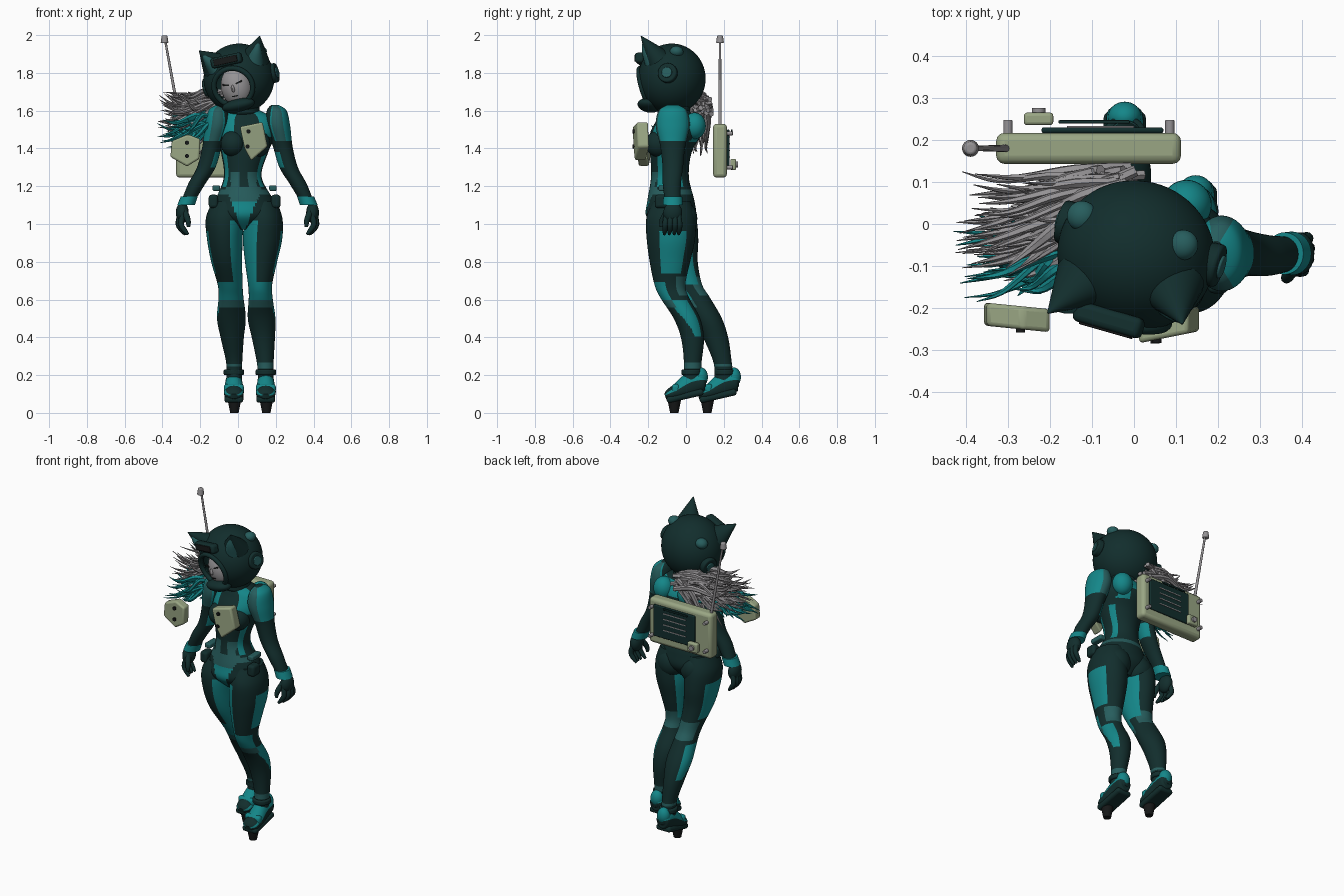
import bpy, bmesh, math, random
from math import sin, cos, pi, radians
from mathutils import Vector, Matrix

random.seed(4)
cube = bpy.data.objects.get("Cube")
if cube:
    bpy.data.objects.remove(cube, do_unlink=True)


def material(name, *rgb):
    m = bpy.data.materials.new(name)
    m.use_nodes = True
    m.diffuse_color = (*rgb, 1)
    m.node_tree.nodes["Principled BSDF"].inputs["Base Color"].default_value = (*rgb, 1)
    return m


DARK = material("dark suit", .006, .027, .026)
TEAL = material("teal panel", .007, .24, .25)
MID = material("muted teal", .02, .11, .11)
GREY = material("silver hair", .3, .29, .3)
OLIVE = material("olive case", .32, .38, .23)
BLACK = material("black detail", .008, .009, .009)
SUIT = (DARK, TEAL, MID)


def finish(bm, name, mats, matrix=None, bevel=0):
    bmesh.ops.recalc_face_normals(bm, faces=bm.faces)
    if matrix:
        bm.transform(matrix)
    me = bpy.data.meshes.new(name)
    bm.to_mesh(me)
    bm.free()
    for m in mats:
        me.materials.append(m)
    me.shade_smooth()
    me.set_sharp_from_angle(angle=radians(40))
    ob = bpy.data.objects.new(name, me)
    bpy.context.scene.collection.objects.link(ob)
    if bevel:
        b = ob.modifiers.new("bevel", 'BEVEL')
        b.width, b.segments = bevel, 3
    return ob


def smooth_path(st, sub):
    out = []
    for i in range(len(st) - 1):
        p0, p1, p2, p3 = st[max(i - 1, 0)], st[i], st[i + 1], st[min(i + 2, len(st) - 1)]
        for k in range(sub):
            t = k / sub
            out.append([b + .5 * t * (c - a + t * (2*a - 5*b + 4*c - d + t * (3*(b - c) + d - a)))
                        for a, b, c, d in zip(p0, p1, p2, p3)])
    return out + [list(st[-1])]


def sweep(bm, stations, paint=None, seg=40, sub=8, level=True, side=1):
    """Skin elliptical rings; stations are x, y, z, radius a, radius b."""
    path = smooth_path(stations, sub)
    rings = []
    for i, (x, y, z, a, b) in enumerate(path):
        d = Vector(path[min(i + 1, len(path) - 1)][:3]) - Vector(path[max(i - 1, 0)][:3])
        q = Vector((0, 0, 1)).rotation_difference(d)
        ring = []
        for j in range(seg):
            w = 2 * pi * j / seg
            o = Vector((side * a * cos(w), b * sin(w), 0))
            ring.append(bm.verts.new(Vector((x, y, z)) + (o if level else q @ o)))
        rings.append(ring)
    for r0, r1 in zip(rings, rings[1:]):
        for j in range(seg):
            k = (j + 1) % seg
            f = bm.faces.new((r0[j], r0[k], r1[k], r1[j]))
            if paint:
                w = 2 * pi * (j + .5) / seg
                f.material_index = paint(cos(w), sin(w), f.calc_center_median())
    bm.faces.new(rings[0])
    bm.faces.new(rings[-1])


def tube(name, stations, mats, **kw):
    bm = bmesh.new()
    sweep(bm, stations, **kw)
    return finish(bm, name, mats)


def ball(name, loc, radii, mat, frame=Matrix(), seg=32):
    bm = bmesh.new()
    bmesh.ops.create_uvsphere(bm, u_segments=seg, v_segments=seg // 2, radius=1)
    return finish(bm, name, [mat], frame @ Matrix.Translation(loc) @ Matrix.Diagonal((*radii, 1)))


def box(name, loc, size, mat, bevel=0, frame=Matrix()):
    bm = bmesh.new()
    bmesh.ops.create_cube(bm, size=1)
    return finish(bm, name, [mat], frame @ Matrix.Translation(loc) @ Matrix.Diagonal((*size, 1)), bevel)


def disc(name, loc, r, depth, mat, axis='Y', r2=None, frame=Matrix(), bevel=0):
    bm = bmesh.new()
    bmesh.ops.create_cone(bm, cap_ends=True, segments=24, radius1=r, radius2=r if r2 is None else r2, depth=depth)
    rot = {'Y': Matrix.Rotation(pi / 2, 4, 'X'), 'X': Matrix.Rotation(pi / 2, 4, 'Y'), 'Z': Matrix()}[axis]
    return finish(bm, name, [mat], frame @ Matrix.Translation(loc) @ rot, bevel)


# Torso and neck
def paint_torso(u, v, c):
    dx = abs(c.x - .03)
    if v < 0:
        if c.z < 1.19 and dx < .02 + .4 * (c.z - 1):
            return 1 if c.z < 1.12 else 2
        if 1.19 <= c.z < 1.27 and .025 < dx < .07:
            return 2
        if 1.46 < c.z < 1.6 and .4 < abs(u) < .95:
            return 1
    if 1.2 < c.z < 1.4 and .75 < abs(u) < .93:
        return 1
    if v > .3 and 1.43 < c.z < 1.58 and dx < .12 and (dx > .05 or c.z > 1.5):
        return 1
    return 2 if 1.16 < c.z < 1.18 else 0


tube("torso", [(.035, -.075, .97, .05, .07), (.035, -.08, 1.04, .16, .13), (.035, -.08, 1.12, .155, .125),
               (.025, -.085, 1.25, .1, .1), (.035, -.08, 1.38, .125, .11), (.045, -.055, 1.48, .155, .135),
               (.045, -.05, 1.56, .145, .1), (.035, -.06, 1.61, .07, .07), (.02, -.07, 1.68, .06, .06)],
     SUIT, paint=paint_torso, seg=72, sub=10)
for s in (1, -1):
    ball("breast", (.04 + s * .065, -.145, 1.425), (.066, .07, .07), DARK)
    ball("buttock", (.035 + s * .08, -.02, 1.03), (.085, .08, .09), DARK)
    ball("shoulder_blade", (.04 + s * .085, .045, 1.52), (.06, .06, .07), TEAL)
    box("hip_pouch", (.035 + s * .165, -.13, 1.12), (.05, .07, .07), DARK, .015)
    box("hip_buckle", (.035 + s * .15, -.1, 1.19), (.04, .09, .03), MID, .008)
disc("collar", (.03, -.065, 1.605), .085, .05, DARK, 'Z', bevel=.012)


# Arms, cuffs and hands
def paint_arm(u, v, c):
    if c.z > 1.44 and u > -.6:
        return 1 if abs(v) < .9 else 2
    return 1 if 1.3 < c.z < 1.38 and u < -.5 else 0


ARM = [(.195, -.07, 1.63, .02, .03), (.205, -.07, 1.6, .052, .075), (.21, -.07, 1.52, .066, .09),
       (.237, -.07, 1.41, .052, .066), (.268, -.07, 1.3, .049, .054), (.32, -.075, 1.21, .045, .048),
       (.37, -.07, 1.11, .034, .04)]
FINGERS = [(-.04, .39), (-.014, .402), (.012, .404), (.036, .4)]
for s, label in ((1, "left"), (-1, "right")):
    def mx(x):
        return x if s > 0 else .1 - x
    tube(label + "_arm", [(mx(p[0]), *p[1:]) for p in ARM], SUIT, paint=paint_arm, side=s)
    tube(label + "_cuff", [(mx(.358), -.07, 1.145, .045, .05), (mx(.375), -.07, 1.1, .047, .052)], (TEAL,), sub=2)
    ball(label + "_palm", (mx(.395), -.07, 1.06), (.034, .05, .055), DARK)
    for dy, x in FINGERS:
        tube(label + "_finger", [(mx(x - .025), -.075 + dy, .945, .007, .007), (mx(x - .008), -.072 + dy, .965, .013, .013),
                                 (mx(x + .012), -.07 + dy, 1.0, .015, .015), (mx(x), -.07 + dy * .8, 1.05, .016, .016)],
             (DARK,), seg=12, sub=3, level=False)
    tube(label + "_thumb", [(mx(.362), -.13, .985, .009, .009), (mx(.365), -.125, 1.02, .015, .015),
                            (mx(.385), -.095, 1.07, .018, .018)], (DARK,), seg=12, sub=3, level=False)


# Legs
def paint_leg(u, v, c):
    if .68 < c.z < 1.02 and u < -.25 and v < .75:
        return 1
    if .73 < c.z < .96 and u > .45 and -.45 < v < .6:
        return 1
    if .56 < c.z < .69 and v < -.3:
        return 1 if c.z > .6 else 2
    if .4 < c.z < .6 and u > .3 and -.8 < v < .75 and c.z > .45 - .2 * v:
        return 1
    if .62 < c.z < .72 and v > .4:
        return 2
    return 2 if .24 < c.z < .26 else 0


LEFT = [(.125, -.075, 1.12, .08, .1), (.135, -.08, 1.03, .1, .13), (.13, -.08, .92, .104, .128),
        (.122, -.085, .8, .085, .107), (.117, -.085, .68, .064, .082), (.12, -.06, .61, .063, .076),
        (.125, .005, .5, .073, .07), (.135, .035, .39, .06, .06), (.145, .035, .25, .043, .046), (.147, .03, .14, .043, .055)]
RIGHT = [(-.055, -.075, 1.12, .08, .1), (-.07, -.075, 1.03, .1, .13), (-.07, -.065, .92, .094, .13),
         (-.06, -.045, .8, .082, .107), (-.042, .005, .68, .066, .08), (-.037, .05, .61, .066, .077),
         (-.035, .115, .5, .076, .075), (-.03, .16, .39, .06, .065), (-.02, .195, .26, .042, .048), (-.022, .205, .15, .042, .055)]


def paint_foot(u, v, c):
    return 1 if v > .25 and (v < .6 or c.z > .15) and abs(u) < .98 else 0


for s, label, leg in ((1, "left", LEFT), (-1, "right", RIGHT)):
    tube(label + "_leg", leg, SUIT, paint=paint_leg, seg=64, side=s)
    x, y = leg[-1][0], leg[-1][1]
    # boot with sole, ankle ring and toe spike
    tube(label + "_boot", [(x, y + .078, .165, .02, .025), (x, y + .06, .165, .042, .05), (x, y, .15, .046, .065),
                           (x, y - .07, .115, .053, .045), (x, y - .12, .095, .047, .03), (x, y - .14, .088, .02, .014)],
         SUIT, seg=32, sub=5, level=False, paint=paint_foot)
    tilt = Matrix.Translation((x, y - .035, .09)) @ Matrix.Rotation(radians(13), 4, 'X')
    box(label + "_sole", (0, 0, 0), (.1, .2, .035), DARK, .015, tilt)
    box(label + "_toe_band", (x, y - .085, .128), (.106, .04, .05), TEAL, .015)
    disc(label + "_ankle_ring", (x, y, .215), .054, .03, DARK, 'Z', bevel=.008)
    disc(label + "_toe_spike", (x + .003, y - .092, .035), .022, .07, BLACK, 'Z', .036)
    ball(label + "_heel_cap", (x, y + .05, .19), (.04, .036, .05), TEAL)

# Helmet shell with a face opening
HEAD = Matrix.Translation((.005, -.075, 1.77)) @ Matrix.Rotation(radians(-16), 4, 'Z') @ Matrix.Rotation(radians(-12), 4, 'Y')
R = Vector((.188, .178, .185))
FX, FZ, FC = .105, .098, -.045
bm = bmesh.new()
bmesh.ops.create_uvsphere(bm, u_segments=96, v_segments=64, radius=1)
bm.transform(Matrix.Diagonal((*R, 1)))
hole = [f for f in bm.faces if f.calc_center_median().y < 0 and
        (f.calc_center_median().x / FX) ** 2 + ((f.calc_center_median().z - FC) / FZ) ** 2 < 1]
bmesh.ops.delete(bm, geom=hole, context='FACES')
shell = finish(bm, "helmet", [DARK], HEAD)
thick = shell.modifiers.new("thickness", 'SOLIDIFY')
thick.thickness = .02

rim = bpy.data.curves.new("face_rim", 'CURVE')
rim.dimensions, rim.bevel_depth, rim.bevel_resolution = '3D', .014, 3
sp = rim.splines.new('POLY')
sp.points.add(47)
for i, p in enumerate(sp.points):
    x, z = FX * cos(pi * i / 24), FC + FZ * sin(pi * i / 24)
    y = -R.y * math.sqrt(1 - (x / R.x) ** 2 - (z / R.z) ** 2)
    p.co = (*(HEAD @ Vector((x, y, z))), 1)
sp.use_cyclic_u = True
rim.materials.append(DARK)
bpy.context.scene.collection.objects.link(bpy.data.objects.new("face_rim", rim))

# Goggles, side discs, top knobs and chin guard
box("goggle_frame", (0, -.165, .098), (.17, .05, .055), DARK, .015, HEAD)
box("goggle_lens", (0, -.19, .098), (.13, .008, .035), BLACK, .003, HEAD)
ball("chin_guard", (0, -.115, -.145), (.09, .06, .035), DARK, HEAD)
for s in (1, -1):
    disc("ear_disc", (s * .185, .03, -.01), .052, .035, DARK, 'X', frame=HEAD, bevel=.008)
    disc("ear_disc_centre", (s * .2, .03, -.01), .028, .018, MID, 'X', frame=HEAD, bevel=.004)
    ball("top_knob", (s * .128, .055, .118), (.036, .036, .03), MID, HEAD)

# Pointed helmet ears
for label, base, tip in (("left", (.088, -.15, 1.875), (.115, -.238, 1.995)), ("right", (-.12, -.135, 1.84), (-.205, -.212, 1.917))):
    a, b = Vector(base), Vector(tip)
    m = a.lerp(b, .45)
    tube(label + "_ear", [(*a, .08, .065), (*m, .045, .038), (*b, .002, .002)], (DARK,), seg=24, sub=5, level=False)
    o = Vector((0, -.025, -.01))
    tube(label + "_inner_ear", [(*(a + o), .05, .05), (*(m + o * .8), .026, .026), (*(a.lerp(b, .85) + o * .1), .002, .002)],
         (MID,), seg=16, sub=4, level=False)

# Face
ball("face", (0, -.07, -.045), (.085, .085, .11), GREY, HEAD)
ball("nose", (0, -.153, -.055), (.009, .014, .02), GREY, HEAD, 12)
box("mouth", (0, -.147, -.095), (.03, .008, .005), BLACK, 0, HEAD)
for s in (1, -1):
    turn = HEAD @ Matrix.Translation((s * .036, -.147, -.028)) @ Matrix.Rotation(s * radians(-15), 4, 'Y')
    box("eye", (0, 0, 0), (.036, .009, .008), BLACK, 0, turn)


# Hair blown to one side: silver locks above, teal locks below
def locks(name, mat, count, start, end):
    bm = bmesh.new()
    for _ in range(count):
        t = random.random()
        a = Vector([random.uniform(*r) for r in start])
        b = Vector([random.uniform(*r) for r in end])
        a.y += .1 * t
        b.y += .14 * t
        m, n = a.lerp(b, .35), a.lerp(b, .72)
        m.z += random.uniform(0, .03)
        n.z -= random.uniform(.0, .035)
        n.y -= random.uniform(0, .02)
        r = random.uniform(.009, .015)
        sweep(bm, [(*a, r, r), (*m, r * 1.2, r), (*n, r * .8, r * .6), (*b, .001, .001)], seg=6, sub=4, level=False)
    finish(bm, name, [mat])


locks("silver_hair", GREY, 75, ((-.12, .03), (0, .04), (1.58, 1.68)), ((-.43, -.25), (-.15, -.01), (1.48, 1.7)))
locks("trailing_hair", GREY, 25, ((-.12, .0), (.02, .05), (1.56, 1.65)), ((-.3, -.12), (-.02, .01), (1.36, 1.52)))
locks("teal_hair", TEAL, 45, ((-.2, -.08), (-.13, -.04), (1.5, 1.57)), ((-.43, -.22), (-.21, -.1), (1.4, 1.6)))

# Backpack radio with panel, knob, studs and aerial
box("backpack", (-.108, .18, 1.388), (.44, .074, .285), OLIVE, .02)
box("back_panel", (-.075, .223, 1.4), (.29, .014, .2), DARK, .006)
for i in range(4):
    box("panel_strip", (-.08, .231, 1.46 - .035 * i), (.16, .004, .006), GREY)
box("handle_bar", (-.095, .243, 1.495), (.17, .008, .012), DARK, .003)
box("control_block", (-.227, .25, 1.315), (.07, .03, .06), OLIVE, .008)
disc("control_dial", (-.227, .27, 1.315), .016, .012, GREY)
for x, z in ((-.3, 1.3), (-.3, 1.48), (.085, 1.3), (.085, 1.48)):
    disc("stud", (x, .228, z), .011, .04, GREY, bevel=.003)
tube("aerial", [(-.3, .18, 1.5, .009, .009), (-.385, .18, 1.97, .006, .006)], (GREY,), seg=12, sub=2, level=False)
disc("aerial_tip", (-.389, .18, 1.978), .021, .042, GREY, 'Z', .015, bevel=.006)


# Floating chest pods
def pod(name, outline, y, depth, slant, dots):
    bm = bmesh.new()
    cx = sum(p[0] for p in outline) / len(outline)
    face = bm.faces.new([bm.verts.new((x, y + slant * (x - cx), z)) for x, z in outline])
    new = bmesh.ops.extrude_face_region(bm, geom=[face])["geom"]
    bmesh.ops.translate(bm, vec=(0, depth, 0), verts=[v for v in new if isinstance(v, bmesh.types.BMVert)])
    finish(bm, name, [OLIVE], bevel=.01)
    for x, z in dots:
        disc(name + "_button", (x, y + slant * (x - cx), z), .011, .016, BLACK)


pod("left_pod", [(.01, 1.515), (.13, 1.54), (.157, 1.41), (.07, 1.335), (.035, 1.4)], -.27, .06, .2,
    [(.055, 1.49), (.05, 1.41)])
pod("right_pod", [(-.35, 1.44), (-.265, 1.475), (-.2, 1.45), (-.205, 1.345), (-.27, 1.305), (-.358, 1.355)], -.25, .055, -.1,
    [(-.27, 1.43), (-.27, 1.36)])
